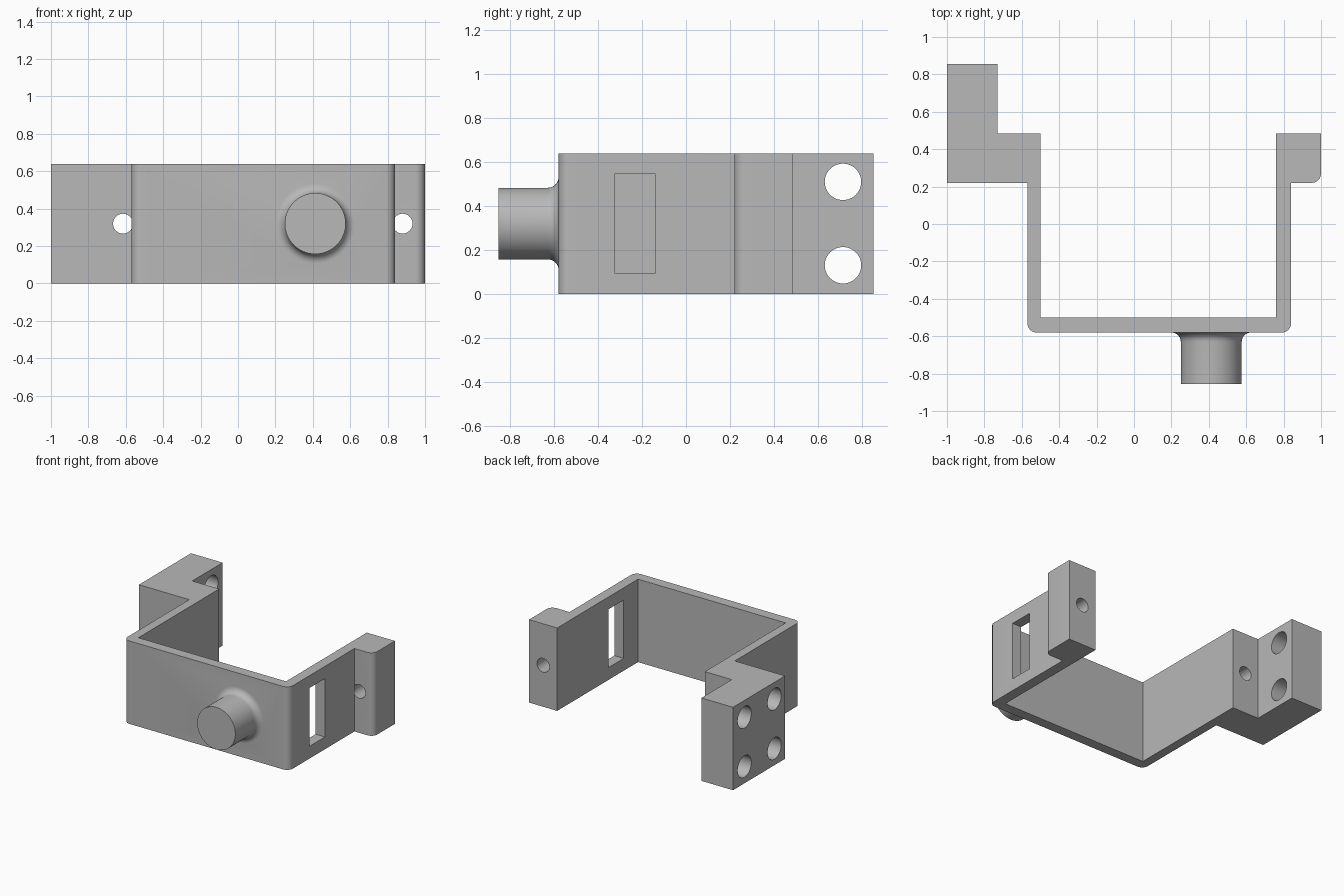
import bpy, bmesh, math
from mathutils import Matrix

cube = bpy.data.objects.get("Cube")
if cube:
    bpy.data.objects.remove(cube, do_unlink=True)

HEIGHT = 0.64
MID = HEIGHT / 2

grey = bpy.data.materials.new("plain grey")
grey.use_nodes = True
grey.diffuse_color = (0.48, 0.48, 0.48, 1)
grey.node_tree.nodes["Principled BSDF"].inputs["Base Color"].default_value = grey.diffuse_color


def make_object(name, bm):
    bmesh.ops.recalc_face_normals(bm, faces=bm.faces)
    mesh = bpy.data.meshes.new(name)
    bm.to_mesh(mesh)
    bm.free()
    mesh.materials.append(grey)
    obj = bpy.data.objects.new(name, mesh)
    bpy.context.collection.objects.link(obj)
    return obj


def activate(obj):
    bpy.ops.object.select_all(action="DESELECT")
    obj.select_set(True)
    bpy.context.view_layer.objects.active = obj


def boolean(target, tool, operation):
    mod = target.modifiers.new(operation.lower(), "BOOLEAN")
    mod.operation, mod.solver, mod.object = operation, "EXACT", tool
    activate(target)
    bpy.ops.object.modifier_apply(modifier=mod.name)
    bpy.data.objects.remove(tool, do_unlink=True)


def hole(target, axis, radius, depth, centre):
    bm = bmesh.new()
    turn = Matrix.Rotation(math.pi / 2, 4, "Y" if axis == "X" else "X")
    bmesh.ops.create_cone(bm, cap_ends=True, segments=48, radius1=radius, radius2=radius,
                          depth=depth, matrix=Matrix.Translation(centre) @ turn)
    boolean(target, make_object("hole_cutter", bm), "DIFFERENCE")


# Bracket outline with rounded outer corners: x, y, corner radius
outline = [
    (-1, 0.22, 0), (-0.57, 0.22, 0), (-0.57, -0.58, 0.05), (0.84, -0.58, 0.05),
    (0.84, 0.22, 0), (1, 0.22, 0.05), (1, 0.485, 0), (0.76, 0.485, 0),
    (0.76, -0.5, 0), (-0.5, -0.5, 0), (-0.5, 0.485, 0), (-0.73, 0.485, 0),
    (-0.73, 0.855, 0), (-1, 0.855, 0),
]
bm = bmesh.new()
points = []
for x, y, r in outline:
    if not r:
        points.append((x, y))
        continue
    side = -1 if x < 0 else 1
    start = math.pi if side < 0 else -math.pi / 2
    for i in range(9):
        a = start + i * math.pi / 16
        points.append((x - side * r + r * math.cos(a), y + r + r * math.sin(a)))
base = bm.faces.new([bm.verts.new((x, y, 0)) for x, y in points])
top = bmesh.ops.extrude_face_region(bm, geom=[base])["geom"]
bmesh.ops.translate(bm, vec=(0, 0, HEIGHT), verts=[v for v in top if isinstance(v, bmesh.types.BMVert)])
bracket = make_object("bracket", bm)

# Slot through the one arm
bm = bmesh.new()
bmesh.ops.create_cube(bm, matrix=Matrix.Translation((0.8, -0.233, MID)) @ Matrix.Diagonal((0.3, 0.187, 0.45, 1)))
boolean(bracket, make_object("slot_cutter", bm), "DIFFERENCE")

# Mounting holes: outer pair goes through, inner pair is blind
for z in (MID - 0.19, MID + 0.19):
    hole(bracket, "X", 0.083, 0.4, (-0.87, 0.715, z))
    hole(bracket, "X", 0.083, 0.4, (-0.93, 0.35, z))

# Small screw holes along the ears
for x in (-0.615, 0.88):
    hole(bracket, "Y", 0.053, 0.33, (x, 0.385, MID))

# Round pin with a flared root, lathed around its axis
FILLET, RADIUS = 0.05, 0.163
profile = [(0, -0.54), (RADIUS + FILLET, -0.54)]
for i in range(9):
    a = i * math.pi / 16
    profile.append((RADIUS + FILLET * (1 - math.sin(a)), -0.58 - FILLET * (1 - math.cos(a))))
profile += [(RADIUS, -0.855), (0, -0.855)]
bm = bmesh.new()
verts = [bm.verts.new((r, y, 0)) for r, y in profile]
edges = [bm.edges.new(pair) for pair in zip(verts, verts[1:])]
bmesh.ops.spin(bm, geom=verts + edges, cent=(0, 0, 0), axis=(0, 1, 0),
               angle=math.tau, steps=64)
bmesh.ops.remove_doubles(bm, verts=bm.verts, dist=0.0001)
bmesh.ops.translate(bm, vec=(0.413, 0, MID), verts=bm.verts)
boolean(bracket, make_object("pin", bm), "UNION")

activate(bracket)
bpy.ops.object.shade_smooth_by_angle(angle=math.radians(30))
